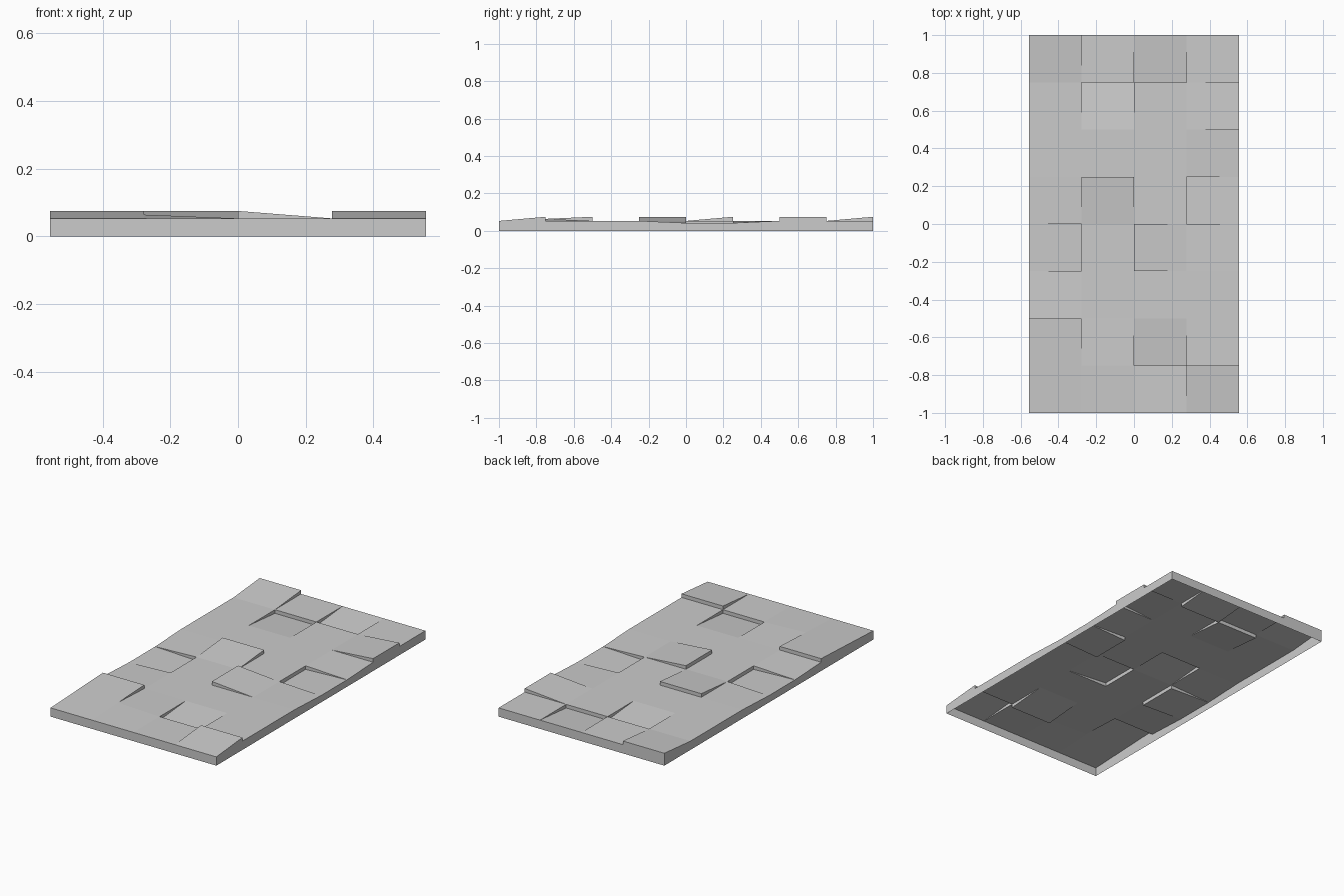
import bpy, bmesh

if "Cube" in bpy.data.objects:
    bpy.data.objects.remove(bpy.data.objects["Cube"])

# Thin open-bottomed slab: a 4 x 8 grid of cells, some tilted up or down at one edge
NX, NY = 4, 8
W, L = 1.11, 2.0
BASE, TILT = 0.053, 0.022

# tilted cells: (column, row) -> (free edge, direction)
tilted = {
    (3, 0): ("back", 1), (0, 1): ("back", 1), (2, 1): ("front", -1),
    (0, 3): ("right", -1), (2, 3): ("left", 1),
    (1, 4): ("back", 1), (3, 4): ("left", -1),
    (3, 6): ("right", 1), (1, 6): ("back", -1),
    (0, 7): ("back", 1), (2, 7): ("front", -1),
}
# corner order: front-left, front-right, back-right, back-left
CORNERS = [(0, 0), (1, 0), (1, 1), (0, 1)]
FREE = {"front": (0, 1), "right": (1, 2), "back": (2, 3), "left": (3, 0)}
# grid points that follow half of a neighbouring tilt
follow = {(0, 1): 1, (1, 1): 1, (4, 4): -1, (4, 5): -1, (0, 3): -1, (0, 4): -1}

bm = bmesh.new()
cache = {}


def vert(i, j, z):
    key = (i, j, round(z, 5))
    if key not in cache:
        cache[key] = bm.verts.new((-W / 2 + W * i / NX, -L / 2 + L * j / NY, z))
    return cache[key]


def corner_z(c, r, k):
    i, j = c + CORNERS[k][0], r + CORNERS[k][1]
    z = BASE + follow.get((i, j), 0) * TILT / 2
    if (c, r) in tilted:
        edge, sign = tilted[(c, r)]
        if k in FREE[edge]:
            z = BASE + sign * TILT
    return z


def face(verts):
    unique = list(dict.fromkeys(verts))
    if len(unique) > 2:
        bm.faces.new(unique)


def wall(c, r, k0, k1, other):
    # vertical step between this cell edge and the heights of the other side
    pts = [(c + CORNERS[k][0], r + CORNERS[k][1]) for k in (k0, k1)]
    face([vert(*pts[0], other[0]), vert(*pts[1], other[1]),
          vert(*pts[1], corner_z(c, r, k1)), vert(*pts[0], corner_z(c, r, k0))])


for c in range(NX):
    for r in range(NY):
        # top of the cell
        face([vert(c + di, r + dj, corner_z(c, r, k)) for k, (di, dj) in enumerate(CORNERS)])
        # steps to the right and back neighbours
        if c < NX - 1:
            wall(c, r, 1, 2, (corner_z(c + 1, r, 0), corner_z(c + 1, r, 3)))
        if r < NY - 1:
            wall(c, r, 2, 3, (corner_z(c, r + 1, 1), corner_z(c, r + 1, 0)))
        # outer skirt
        for on_rim, k0, k1 in ((r == 0, 0, 1), (c == NX - 1, 1, 2),
                               (r == NY - 1, 2, 3), (c == 0, 3, 0)):
            if on_rim:
                wall(c, r, k0, k1, (0, 0))

mesh = bpy.data.meshes.new("stepped_slab")
bm.to_mesh(mesh)
bm.free()
slab = bpy.data.objects.new("stepped_slab", mesh)
bpy.context.collection.objects.link(slab)
